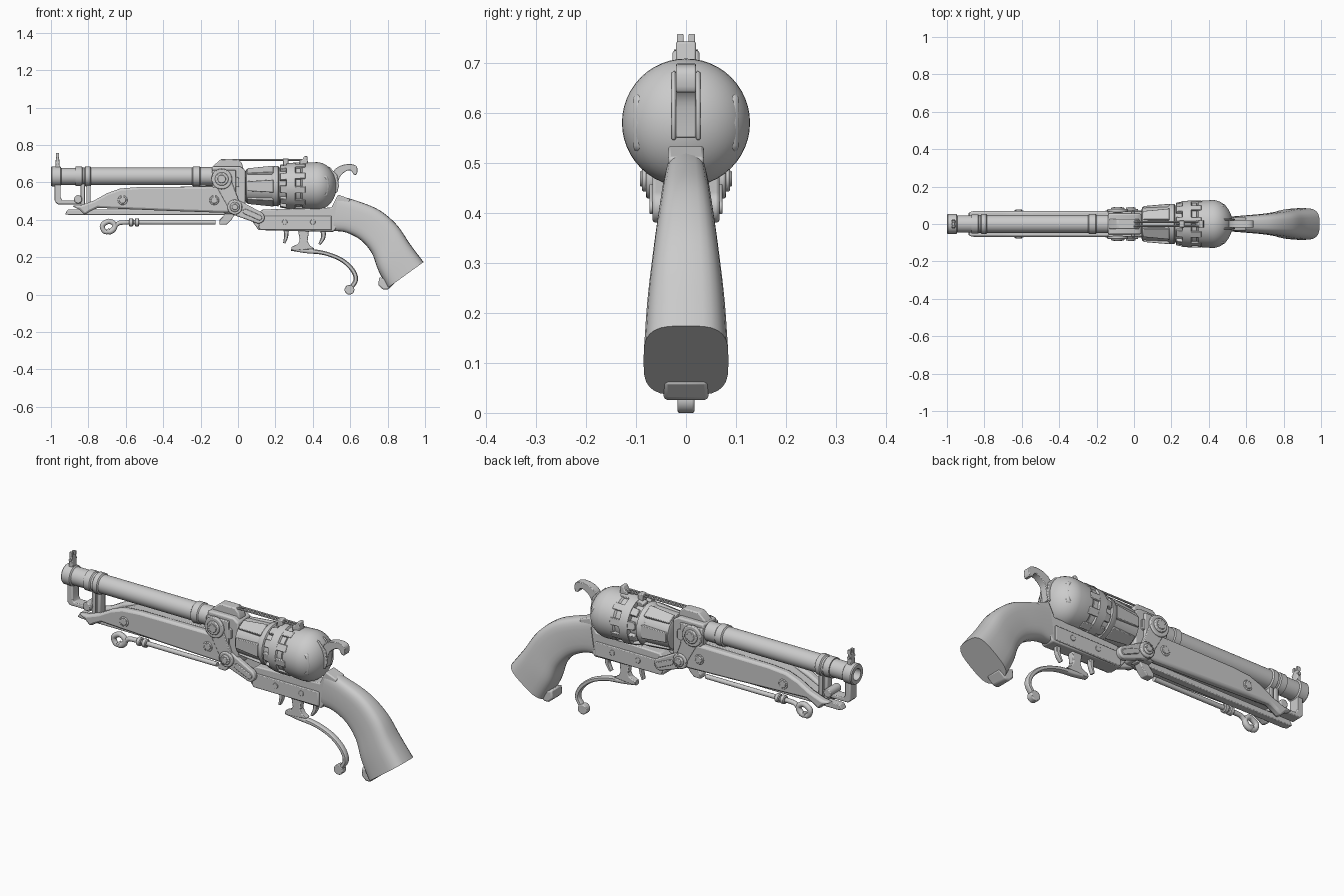
import bpy, bmesh, math
from mathutils import Vector

def finish(name, bm, bevel=0.0, angle=35):
    bmesh.ops.recalc_face_normals(bm, faces=bm.faces[:])
    me = bpy.data.meshes.new(name)
    bm.to_mesh(me)
    bm.free()
    ob = bpy.data.objects.new(name, me)
    bpy.context.collection.objects.link(ob)
    bpy.ops.object.select_all(action='DESELECT')
    ob.select_set(True)
    bpy.context.view_layer.objects.active = ob
    if bevel:
        m = ob.modifiers.new("bevel", 'BEVEL')
        m.width, m.segments, m.limit_method = bevel, 2, 'ANGLE'
        m.angle_limit = math.radians(40)
    bpy.ops.object.shade_smooth_by_angle(angle=math.radians(angle))
    return ob

def loft(name, rings, closed=False, bevel=0.0, angle=35):
    bm = bmesh.new()
    vs = [[bm.verts.new(p) for p in r] for r in rings]
    n = len(vs[0])
    for a, b in zip(vs, vs[1:] + vs[:1] if closed else vs[1:]):
        for i in range(n):
            bm.faces.new((a[i], a[(i + 1) % n], b[(i + 1) % n], b[i]))
    if not closed:
        bm.faces.new(vs[0])
        bm.faces.new(vs[-1])
    return finish(name, bm, bevel, angle)

def lathe(name, prof, z, closed=False, n=48):
    # profile of (x, radius) turned about a line along x
    ang = [2 * math.pi * i / n for i in range(n)]
    return loft(name, [[(x, r * math.cos(a), z + r * math.sin(a)) for a in ang] for x, r in prof], closed)

def prism(name, pts, y0, y1, bevel=0.004):
    return loft(name, [[(x, y, z) for x, z in pts] for y in (y0, y1)], bevel=bevel)

def both(name, pts, y0, y1, bevel=0.004):
    for side, s in (("near", -1), ("far", 1)):
        prism(f"{name}_{side}", pts, s * y0, s * y1, bevel)

def rect(x0, x1, z0, z1):
    return [(x0, z0), (x1, z0), (x1, z1), (x0, z1)]

def circle(x, z, r, n=28):
    return [(x + r * math.cos(2 * math.pi * i / n), z + r * math.sin(2 * math.pi * i / n)) for i in range(n)]

def link(x0, z0, r0, x1, z1, r1, n=12):
    # capsule outline between two round ends
    a = math.atan2(z1 - z0, x1 - x0)
    out = []
    for x, z, r, st in ((x0, z0, r0, a + math.pi / 2), (x1, z1, r1, a - math.pi / 2)):
        out += [(x + r * math.cos(st + math.pi * i / n), z + r * math.sin(st + math.pi * i / n)) for i in range(n + 1)]
    return out

def smooth(pts, k=6):
    # Catmull-Rom through tuples of any length
    V = [Vector(p) for p in pts]
    V = [2 * V[0] - V[1]] + V + [2 * V[-1] - V[-2]]
    out = []
    for i in range(1, len(V) - 2):
        a, b, c, d = V[i - 1:i + 3]
        for j in range(k):
            t = j / k
            out.append(0.5 * (2 * b + (c - a) * t + (2 * a - 5 * b + 4 * c - d) * t * t + (3 * b - a - 3 * c + d) * t ** 3))
    return [tuple(p) for p in out + [V[-2]]]

def sweep(name, path, ry, n=14, power=2.0, y=0.0):
    # tube along (x, z, radius) in the side plane, with half width ry (or radius)
    path = smooth(path)
    rings = []
    for i, (x, z, r) in enumerate(path):
        p, q = path[max(i - 1, 0)], path[min(i + 1, len(path) - 1)]
        t = Vector((q[0] - p[0], q[1] - p[1])).normalized()
        ring = []
        for k in range(n):
            a = 2 * math.pi * k / n
            c, s = math.cos(a), math.sin(a)
            c = math.copysign(abs(c) ** (2 / power), c)
            s = math.copysign(abs(s) ** (2 / power), s)
            ring.append((x - t.y * r * s, y + (ry or r) * c, z + t.x * r * s))
        rings.append(ring)
    return loft(name, rings)

# Barrel: hollow, with muzzle and bands
BZ = 0.632
lathe("barrel", [(-0.7, 0.030), (-1.0, 0.030), (-1.0, 0.049), (-0.995, 0.053), (-0.95, 0.053), (-0.945, 0.046),
      (-0.87, 0.046), (-0.87, 0.052), (-0.835, 0.052), (-0.83, 0.047), (-0.82, 0.047), (-0.815, 0.054), (-0.79, 0.054),
      (-0.785, 0.047), (-0.245, 0.047), (-0.24, 0.054), (-0.205, 0.054), (-0.2, 0.049), (-0.12, 0.049), (-0.12, 0.01), (-0.7, 0.01)], BZ, True)

# Front sight and the bracket below the muzzle
prism("front_sight_post", [(-0.978, 0.67), (-0.952, 0.67), (-0.957, 0.74), (-0.973, 0.74)], -0.018, 0.018)
both("front_sight_ear", rect(-0.974, -0.956, 0.735, 0.757), 0.005, 0.018, 0.002)
prism("sight_pin", circle(-0.965, 0.718, 0.008, 12), -0.024, 0.024, 0)
prism("front_bracket", [(-0.98, 0.60), (-0.98, 0.50), (-0.965, 0.483), (-0.84, 0.483), (-0.84, 0.503),
      (-0.94, 0.503), (-0.948, 0.52), (-0.948, 0.60)], -0.028, 0.028)
for i, x in enumerate((-0.83, -0.80)):
    prism(f"barrel_support_{i}", rect(x - 0.011, x + 0.011, 0.46, 0.60), -0.022, 0.022)
prism("bracket_pin", circle(-0.855, 0.51, 0.022), -0.045, 0.045)

# Fore-end: curved side panels, recessed core, bottom rail
panel = [(-0.89, 0.475), (-0.84, 0.478), (-0.77, 0.503), (-0.70, 0.542), (-0.63, 0.567), (-0.53, 0.575), (-0.09, 0.578),
         (-0.02, 0.50), (-0.02, 0.45), (-0.06, 0.437), (-0.35, 0.447), (-0.62, 0.458), (-0.75, 0.464), (-0.79, 0.445), (-0.82, 0.425), (-0.85, 0.455)]
both("fore_end_panel", panel, 0.028, 0.07, 0.013)
prism("fore_end_core", [(-0.80, 0.475), (-0.60, 0.565), (-0.10, 0.585), (-0.05, 0.475)], -0.035, 0.035)
prism("bottom_rail", [(-0.925, 0.43), (-0.91, 0.455), (0.0, 0.455), (0.0, 0.425), (-0.90, 0.425)], -0.02, 0.02)
for i, x in enumerate((-0.617, -0.127)):
    both(f"panel_rivet_{i}", circle(x, 0.505, 0.026), 0.06, 0.073, 0.003)
    both(f"panel_rivet_core_{i}", circle(x, 0.505, 0.018), 0.07, 0.077, 0.003)

# Loading rod with curled end
sweep("loading_rod", [(-0.70, 0.348, 0.013), (-0.687, 0.336, 0.015), (-0.665, 0.35, 0.015), (-0.66, 0.375, 0.014), (-0.69, 0.392, 0.014), (-0.725, 0.37, 0.014),
      (-0.712, 0.337, 0.013), (-0.675, 0.343, 0.013), (-0.645, 0.377, 0.012), (-0.60, 0.386, 0.012), (-0.40, 0.386, 0.012), (-0.12, 0.386, 0.012)], None)
for i, x in enumerate((-0.572, -0.54)):
    lathe(f"rod_collar_{i}", [(x - 0.012, 0.017), (x - 0.008, 0.022), (x + 0.008, 0.022), (x + 0.012, 0.017)], 0.386, n=20)
prism("rod_mount", [(-0.10, 0.375), (-0.06, 0.375), (-0.035, 0.40), (-0.01, 0.44), (-0.06, 0.44), (-0.10, 0.398)], -0.022, 0.022)

# Hinge frame with pivots and side links
prism("hinge_frame", [(-0.14, 0.56), (-0.14, 0.685), (0.01, 0.685), (0.04, 0.665), (0.04, 0.48), (0.02, 0.43), (-0.07, 0.43)], -0.055, 0.055, 0.008)
both("frame_plate", [(-0.14, 0.58), (-0.14, 0.665), (-0.01, 0.665), (-0.01, 0.50), (-0.06, 0.50)], 0.05, 0.068)
both("frame_slot", link(-0.005, 0.585, 0.011, -0.005, 0.618, 0.011), 0.05, 0.066, 0.002)
both("pivot_link", link(-0.087, 0.618, 0.045, -0.017, 0.468, 0.033), 0.05, 0.072)
both("rear_link", link(-0.017, 0.468, 0.042, 0.11, 0.412, 0.032), 0.038, 0.067, 0.006)
both("rear_link_slot", link(0.04, 0.444, 0.014, 0.115, 0.411, 0.014), 0.06, 0.073, 0.003)
for nm, x, z, r in (("upper", -0.087, 0.618, 0.055), ("lower", -0.017, 0.468, 0.040)):
    both(f"{nm}_pivot_disc", circle(x, z, r), 0.06, 0.08, 0.005)
    both(f"{nm}_pivot_ring", circle(x, z, r * 0.65), 0.075, 0.088, 0.004)
    both(f"{nm}_pivot_screw", circle(x, z, r * 0.4), 0.08, 0.092, 0.003)

# Top block, twin thin rods, rear sight
prism("top_block", [(-0.14, 0.67), (-0.13, 0.69), (-0.09, 0.725), (0.0, 0.725), (0.02, 0.705), (0.03, 0.67)], -0.027, 0.027, 0.006)
for s in (-1, 1):
    sweep(f"top_rod_{'near' if s < 0 else 'far'}", [(-0.03, 0.72, 0.005), (0.36, 0.72, 0.005)], None, 8, 2, s * 0.011)
prism("rear_sight", [(0.33, 0.695), (0.375, 0.695), (0.37, 0.742), (0.355, 0.742), (0.345, 0.722), (0.33, 0.718)], -0.02, 0.02)
prism("rod_clip", rect(0.24, 0.27, 0.69, 0.728), -0.018, 0.018)

# Revolving cylinder: fluted front, toothed ring, rear dome
CZ = 0.58
lathe("cylinder_front", [(0.04, 0.078), (0.045, 0.09), (0.18, 0.098), (0.19, 0.106), (0.215, 0.108), (0.22, 0.10), (0.33, 0.10)], CZ)
lathe("cylinder_band", [(0.255, 0.09), (0.26, 0.122), (0.305, 0.126), (0.31, 0.117), (0.335, 0.117), (0.34, 0.09)], CZ)
dome = [(0.31, 0.09), (0.345, 0.122), (0.37, 0.125), (0.42, 0.128)]
dome += [(0.42 + 0.107 * math.sin(a), 0.128 * math.cos(a)) for a in [math.pi / 2 * i / 12 for i in range(1, 12)]]
lathe("rear_dome", dome + [(0.527, 0.004)], CZ)

def radial(name, count, x0, x1, r0, r1, w0, w1, depth, phase=0.0):
    # tapered blocks set around the cylinder
    for i in range(count):
        a = 2 * math.pi * (i + phase) / count
        u, t = Vector((0, math.cos(a), math.sin(a))), Vector((0, -math.sin(a), math.cos(a)))
        rings = []
        for x, r, w in ((x0, r0, w0), (x1, r1, w1)):
            c = Vector((x, 0, CZ))
            rings.append([c + u * (r - depth) - t * w, c + u * r - t * w, c + u * r + t * w, c + u * (r - depth) + t * w])
        loft(f"{name}_{i}", rings, bevel=0.003)

radial("chamber_rib", 6, 0.05, 0.19, 0.096, 0.108, 0.026, 0.034, 0.02, 0.0)
radial("band_tooth", 10, 0.225, 0.27, 0.113, 0.121, 0.019, 0.021, 0.03, 0.25)
radial("dome_tooth", 10, 0.30, 0.36, 0.125, 0.126, 0.018, 0.018, 0.03, 0.25)
# shallow raised pads on the dome sides
both("dome_pad", [(0.40, 0.52), (0.42, 0.51), (0.48, 0.525), (0.49, 0.58), (0.48, 0.635), (0.42, 0.65), (0.40, 0.64)], 0.07, 0.106, 0.01)

# Hammer in its slot
both("hammer_slot_wall", [(0.44, 0.69), (0.49, 0.682), (0.53, 0.64), (0.54, 0.58), (0.53, 0.545), (0.44, 0.545)], 0.02, 0.029)
hammer = smooth([(0.49, 0.55), (0.50, 0.62), (0.515, 0.665), (0.55, 0.69), (0.60, 0.698), (0.635, 0.685), (0.636, 0.645),
                 (0.618, 0.643), (0.603, 0.664), (0.575, 0.658), (0.545, 0.63), (0.535, 0.59), (0.53, 0.55)], 4)
prism("hammer", hammer, -0.02, 0.02, 0.003)

# Receiver under the cylinder
prism("receiver", [(0.07, 0.40), (0.11, 0.345), (0.51, 0.335), (0.56, 0.40), (0.60, 0.51), (0.535, 0.535), (0.50, 0.465), (0.13, 0.455)], -0.036, 0.036, 0.006)
both("receiver_plate", [(0.11, 0.36), (0.12, 0.345), (0.50, 0.345), (0.50, 0.42), (0.12, 0.42)], 0.03, 0.043)
for i, x in enumerate((0.25, 0.40)):
    both(f"receiver_screw_{i}", circle(x, 0.388, 0.014, 18), 0.04, 0.047, 0.002)

# Triggers and the lever
sweep("front_trigger", [(0.258, 0.345, 0.014), (0.257, 0.31, 0.011), (0.247, 0.275, 0.006)], 0.013, 12, 3)
sweep("trigger", [(0.455, 0.345, 0.014), (0.455, 0.305, 0.012), (0.435, 0.268, 0.006)], 0.013, 12, 3)
prism("lever_post", [(0.32, 0.35), (0.38, 0.35), (0.372, 0.285), (0.385, 0.262), (0.41, 0.245), (0.29, 0.235), (0.285, 0.255), (0.32, 0.27), (0.33, 0.29)], -0.017, 0.017)
sweep("lever", [(0.285, 0.245, 0.011), (0.36, 0.235, 0.013), (0.46, 0.222, 0.011), (0.55, 0.188, 0.011), (0.61, 0.135, 0.012),
      (0.63, 0.08, 0.012), (0.60, 0.03, 0.012)], 0.016, 14, 3)
prism("lever_knob", circle(0.596, 0.026, 0.026), -0.017, 0.017, 0.004)

# Grip lofted between its back and front edges: (back x, z, front x, z, half width)
grip = smooth([(0.535, 0.53, 0.505, 0.34, 0.040), (0.64, 0.50, 0.575, 0.333, 0.047), (0.755, 0.452, 0.655, 0.292, 0.055),
               (0.85, 0.372, 0.715, 0.222, 0.066), (0.92, 0.27, 0.75, 0.13, 0.078), (0.992, 0.174, 0.80, 0.035, 0.085)], 5)
rings = []
for bx, bz, fx, fz, w in grip:
    ring = []
    for k in range(28):
        a = 2 * math.pi * k / 28
        c, s = [math.copysign(abs(v) ** 0.6, v) for v in (math.cos(a), math.sin(a))]
        ring.append(((bx + fx) / 2 + (bx - fx) / 2 * s, w * c, (bz + fz) / 2 + (bz - fz) / 2 * s))
    rings.append(ring)
loft("grip", rings)
prism("butt_toe_cap", [(0.755, 0.095), (0.84, 0.062), (0.80, 0.026), (0.775, 0.026), (0.75, 0.05)], -0.045, 0.045, 0.008)
